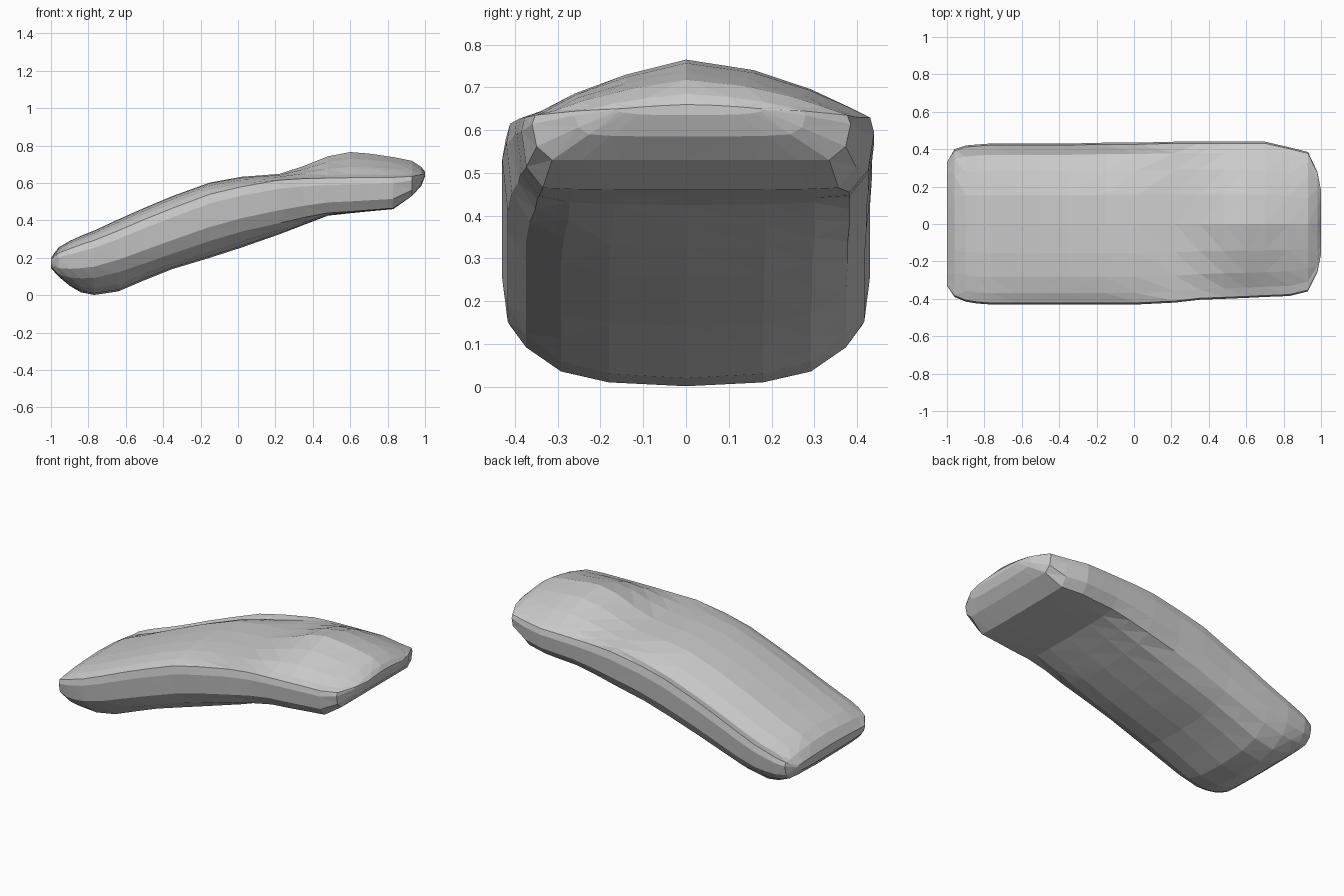
import bpy, bmesh

# Stations along the slab: x, crown z, rim z, lower edge z, belly z, back half width, front half width
STATIONS = [
    (-1.00, .200, .190, .150, .145, .33, .33),
    (-0.96, .255, .225, .110, .100, .40, .39),
    (-0.90, .290, .248, .095, .050, .420, .415),
    (-0.84, .317, .270, .090, .015, .425, .425),
    (-0.77, .345, .293, .092, .001, .43, .43),
    (-0.64, .405, .345, .122, .020, .43, .43),
    (-0.50, .467, .405, .170, .080, .43, .43),
    (-0.35, .530, .465, .222, .140, .43, .43),
    (-0.15, .602, .540, .290, .200, .435, .43),
    (0.02, .633, .580, .340, .255, .435, .43),
    (0.22, .648, .615, .385, .325, .44, .42),
    (0.35, .690, .623, .415, .375, .44, .405),
    (0.48, .742, .626, .440, .425, .44, .40),
    (0.60, .765, .628, .447, .438, .44, .395),
    (0.70, .757, .629, .455, .448, .44, .39),
    (0.83, .738, .630, .465, .460, .41, .385),
    (0.93, .718, .635, .530, .530, .385, .36),
    (0.98, .685, .645, .590, .585, .28, .26),
    (1.00, .660, .650, .640, .635, .18, .16),
]
# Height of the top between rim (0) and crown (1) at each width fraction
FRACTIONS = (.98, .86, .66, .36, 0)
LOW_BACK = (0, -.2, .35, .92, 1)      # grooved beside the back rim
LOW_FRONT = (0, .4, .75, .95, 1)
HIGH_BACK = (0, .2, .5, .82, 1)
HIGH_FRONT = (0, .12, .42, .74, 1)


def section(x, crown, rim, low, belly, back, front):
    """Closed ring: back side over the crown to the front, then under the belly."""
    def half(width, sign, low_h, high_h):
        t = min(1, max(0, (x + .05) / .4))
        if x < -.9:
            t = max(t, (-.9 - x) * 10)
        top = [(x, sign * f * width, rim + (crown - rim) * (a + (b - a) * t))
               for f, a, b in zip(FRACTIONS, low_h, high_h)]
        side = [(x, sign * width, rim * .8 + low * .2),
                (x, sign * width * .97, rim * .3 + low * .7),
                (x, sign * width * .87, low),
                (x, sign * width * .68, belly + (low - belly) * .38),
                (x, sign * width * .42, belly + (low - belly) * .1)]
        return top, side

    bt, bs = half(back, 1, LOW_BACK, HIGH_BACK)
    ft, fs = half(front, -1, LOW_FRONT, HIGH_FRONT)
    return bt + ft[-2::-1] + fs + [(x, 0, belly)] + bs[::-1]


# Faceted slab body lofted through the stations
bm = bmesh.new()
rings = [[bm.verts.new(p) for p in section(*s)] for s in STATIONS]
for a, b in zip(rings, rings[1:]):
    n = len(a)
    for i in range(n):
        j = (i + 1) % n
        bm.faces.new((a[i], a[j], b[j], b[i]))
bm.faces.new(rings[0])
bm.faces.new(rings[-1][::-1])
bmesh.ops.triangulate(bm, faces=bm.faces[:], quad_method='SHORT_EDGE')
bmesh.ops.recalc_face_normals(bm, faces=bm.faces[:])

mesh = bpy.data.meshes.new("curved_stone_slab")
bm.to_mesh(mesh)
bm.free()
obj = bpy.data.objects.new("curved_stone_slab", mesh)
bpy.context.collection.objects.link(obj)
